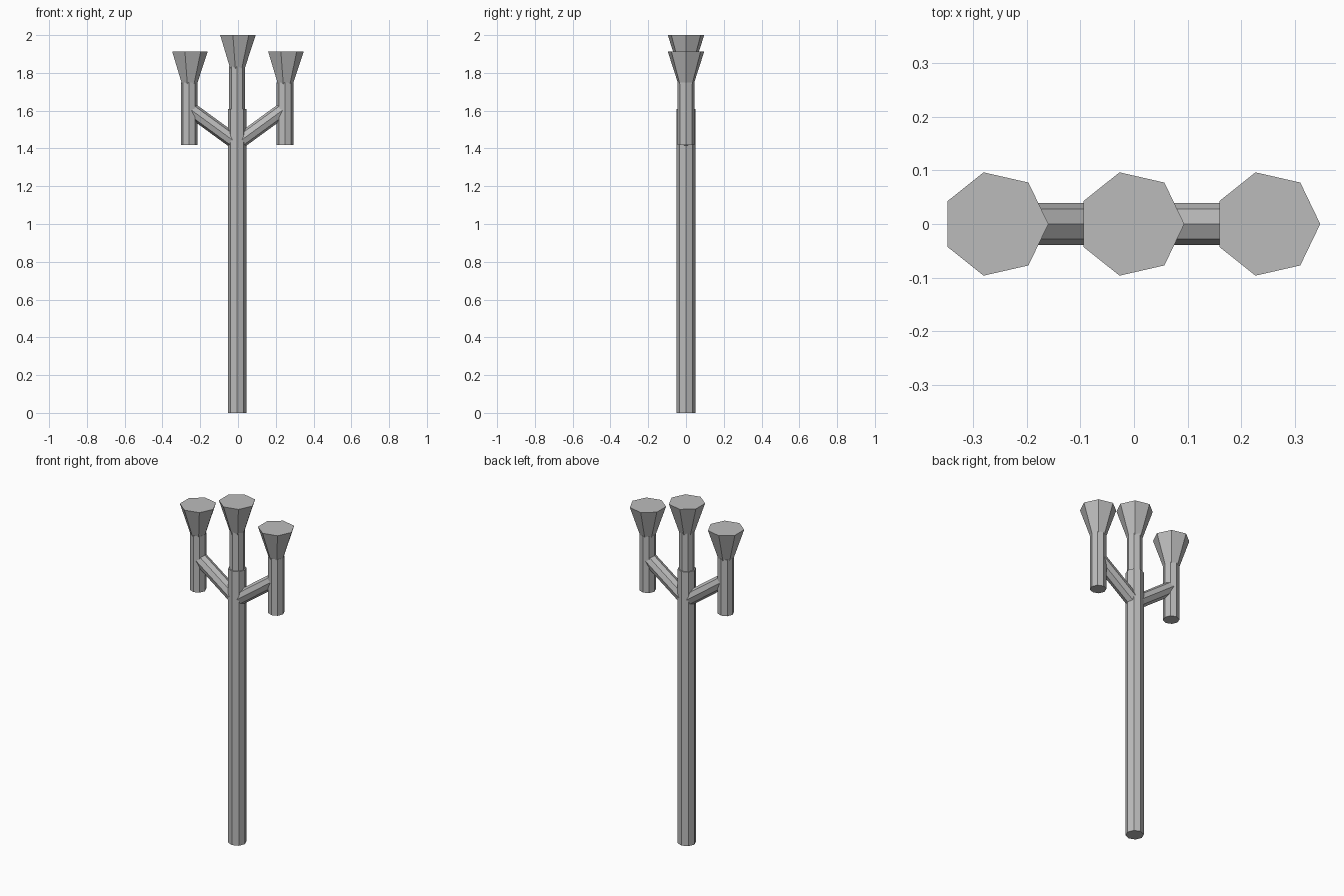
import bpy
from math import pi
from mathutils import Vector, Matrix

cube = bpy.data.objects.get("Cube")
if cube:
    bpy.data.objects.remove(cube)

grey = bpy.data.materials.new("stone_grey")
grey.use_nodes = True
colour = (0.5, 0.5, 0.5, 1)
grey.diffuse_color = colour
grey.node_tree.nodes["Principled BSDF"].inputs["Base Color"].default_value = colour


def prism(name, start, end, r_start, r_end, sides):
    """Flat-sided tapered tube between two points, one corner facing +x or up."""
    start, end = Vector(start), Vector(end)
    axis = end - start
    bpy.ops.mesh.primitive_cone_add(vertices=sides, radius1=r_start, radius2=r_end,
                                    depth=axis.length)
    obj = bpy.context.object
    obj.name = name
    # The default first corner is on +y; turn it to +x
    obj.data.transform(Matrix.Rotation(-pi / 2, 4, 'Z'))
    tilt = Vector((0, 0, 1)).rotation_difference(axis).to_matrix().to_4x4()
    obj.data.transform(Matrix.Translation((start + end) / 2) @ tilt)
    obj.data.materials.append(grey)
    return obj


MID = -0.005      # x of the post axis
REACH = 0.254     # distance from the post to each side holder


def holder(name, x, bottom, rim, radius):
    """Upright tube with a flared seven-sided cup on top."""
    prism(name + "_tube", (x, 0, bottom), (x, 0, rim - 0.165), radius, radius, 8)
    prism(name + "_cup", (x, 0, rim - 0.19), (x, 0, rim), 0.036, 0.099, 7)


# Main post and its central holder
prism("post", (MID, 0, 0), (MID, 0, 1.61), 0.049, 0.049, 8)
holder("centre", MID, 1.55, 2.0, 0.042)

# Side holders carried on sloping arms
for side, sign in (("left", 1), ("right", -1)):
    x = MID + sign * REACH
    holder(side, x, 1.417, 1.913, 0.044)
    prism(side + "_arm", (MID, 0, 1.427), (x, 0, 1.612), 0.039, 0.039, 8)
